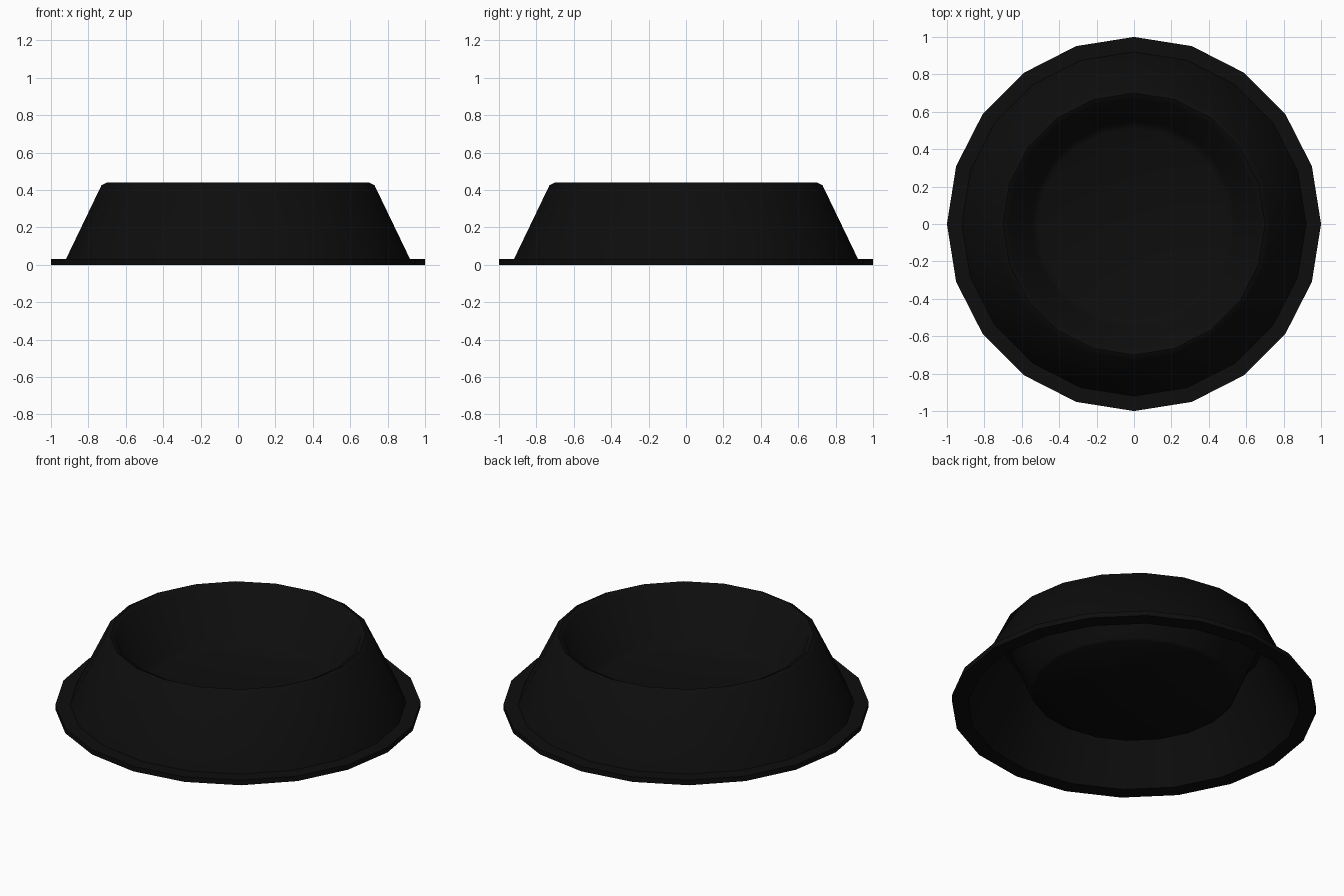
import bpy, bmesh, math

if "Cube" in bpy.data.objects:
    bpy.data.objects.remove(bpy.data.objects["Cube"])

SIDES = 20

black = bpy.data.materials.new("black_rubber")
black.diffuse_color = (0.004, 0.004, 0.004, 1)
black.use_nodes = True
black.node_tree.nodes["Principled BSDF"].inputs["Base Color"].default_value = black.diffuse_color


def lathe(name, profile, closed):
    """Spin a radius/height profile round z; a radius of 0 makes a centre point."""
    bm = bmesh.new()
    rings = []
    for r, z in profile:
        if r == 0:
            rings.append([bm.verts.new((0, 0, z))] * SIDES)
        else:
            rings.append([bm.verts.new((r * math.cos(2 * math.pi * i / SIDES),
                                        r * math.sin(2 * math.pi * i / SIDES), z))
                          for i in range(SIDES)])
    pairs = list(zip(rings, rings[1:]))
    if closed:
        pairs.append((rings[-1], rings[0]))
    for a, b in pairs:
        for i in range(SIDES):
            j = (i + 1) % SIDES
            quad = list(dict.fromkeys((a[i], a[j], b[j], b[i])))
            if len(quad) > 2:
                bm.faces.new(quad)
    bmesh.ops.recalc_face_normals(bm, faces=bm.faces[:])
    mesh = bpy.data.meshes.new(name)
    bm.to_mesh(mesh)
    bm.free()
    obj = bpy.data.objects.new(name, mesh)
    bpy.context.collection.objects.link(obj)
    mesh.materials.append(black)
    bpy.ops.object.select_all(action='DESELECT')
    obj.select_set(True)
    bpy.context.view_layer.objects.active = obj
    bpy.ops.object.shade_smooth_by_angle(angle=math.radians(50))
    return obj


# One pressed shell: foot flange, sloped skirt, rolled rim, dish, hollow underside
lathe("pet_bowl", [
    (0, 0.12), (0.51, 0.12), (0.55, 0.14),         # dish floor
    (0.67, 0.425), (0.70, 0.44), (0.73, 0.425),    # dish wall and rim
    (0.92, 0.03), (1.0, 0.03), (1.0, 0.0),         # skirt and flange
    (0.91, 0.0), (0.715, 0.405), (0.69, 0.405),    # inside of skirt
    (0.565, 0.11), (0.55, 0.10), (0, 0.10),        # underside of dish
], closed=False)
